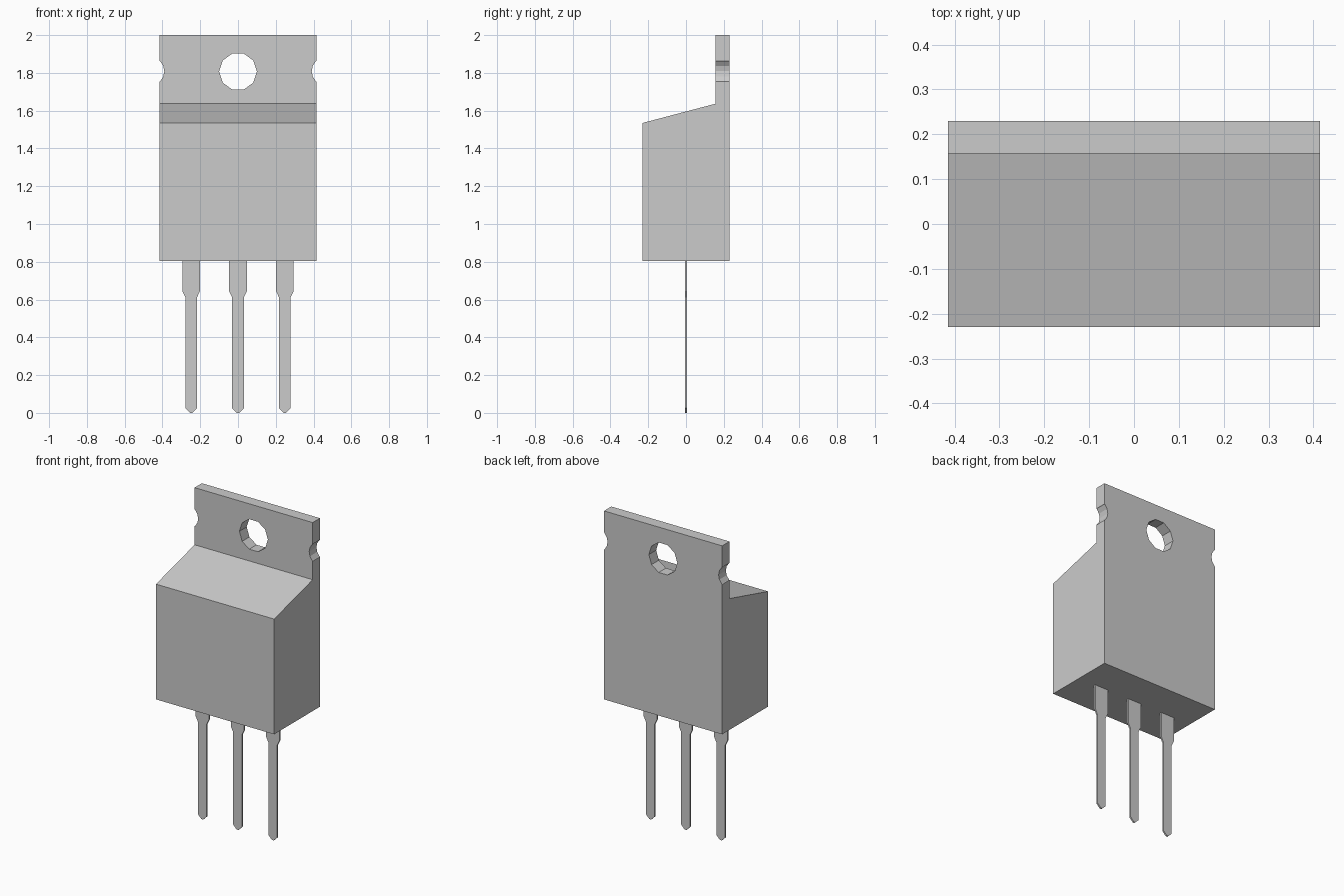
import bpy, bmesh, math
from mathutils import Vector

if "Cube" in bpy.data.objects:
    bpy.data.objects.remove(bpy.data.objects["Cube"])


def prism(name, points, offset):
    """Extrude a flat polygon of 3D points along an offset vector."""
    bm = bmesh.new()
    face = bm.faces.new([bm.verts.new(p) for p in points])
    result = bmesh.ops.extrude_face_region(bm, geom=[face], use_keep_orig=True)
    moved = [v for v in result["geom"] if isinstance(v, bmesh.types.BMVert)]
    bmesh.ops.translate(bm, verts=moved, vec=Vector(offset))
    bmesh.ops.recalc_face_normals(bm, faces=bm.faces)
    mesh = bpy.data.meshes.new(name)
    bm.to_mesh(mesh)
    bm.free()
    obj = bpy.data.objects.new(name, mesh)
    bpy.context.collection.objects.link(obj)
    return obj


def drill(target, x, z, radius, sides):
    """Cut a faceted round hole through the target along y."""
    ring = [(x + radius * math.cos(2 * math.pi * i / sides), 0.05,
             z + radius * math.sin(2 * math.pi * i / sides)) for i in range(sides)]
    cutter = prism("hole_cutter", ring, (0, 0.3, 0))
    cutter.hide_render = True
    mod = target.modifiers.new("cut", "BOOLEAN")
    mod.operation = "DIFFERENCE"
    mod.solver = "EXACT"
    mod.object = cutter
    bpy.context.view_layer.objects.active = target
    bpy.ops.object.modifier_apply(modifier=mod.name)
    bpy.data.objects.remove(cutter)


# Package body with sloped shoulder and upright mounting tab
half_w = 0.415
side = [(-0.23, 0.803), (0.23, 0.803), (0.23, 2.0), (0.157, 2.0),
        (0.157, 1.637), (-0.23, 1.535)]
body = prism("package_body", [(-half_w, y, z) for y, z in side], (2 * half_w, 0, 0))

# Mounting hole and the two edge notches
drill(body, 0, 1.807, 0.1, 10)
for s in (-1, 1):
    drill(body, s * 0.463, 1.809, 0.073, 16)

# Three thin leads, each wide at the top and pointed at the tip
thick = 0.01
half = [(0.047, 0.803), (0.047, 0.645), (0.031, 0.612), (0.031, 0.025), (0.006, 0.0)]
outline = half + [(-x, z) for x, z in reversed(half)]
for label, cx in (("left", -0.248), ("middle", 0.0), ("right", 0.248)):
    prism(label + "_lead", [(cx + x, -thick / 2, z) for x, z in outline], (0, thick, 0))
